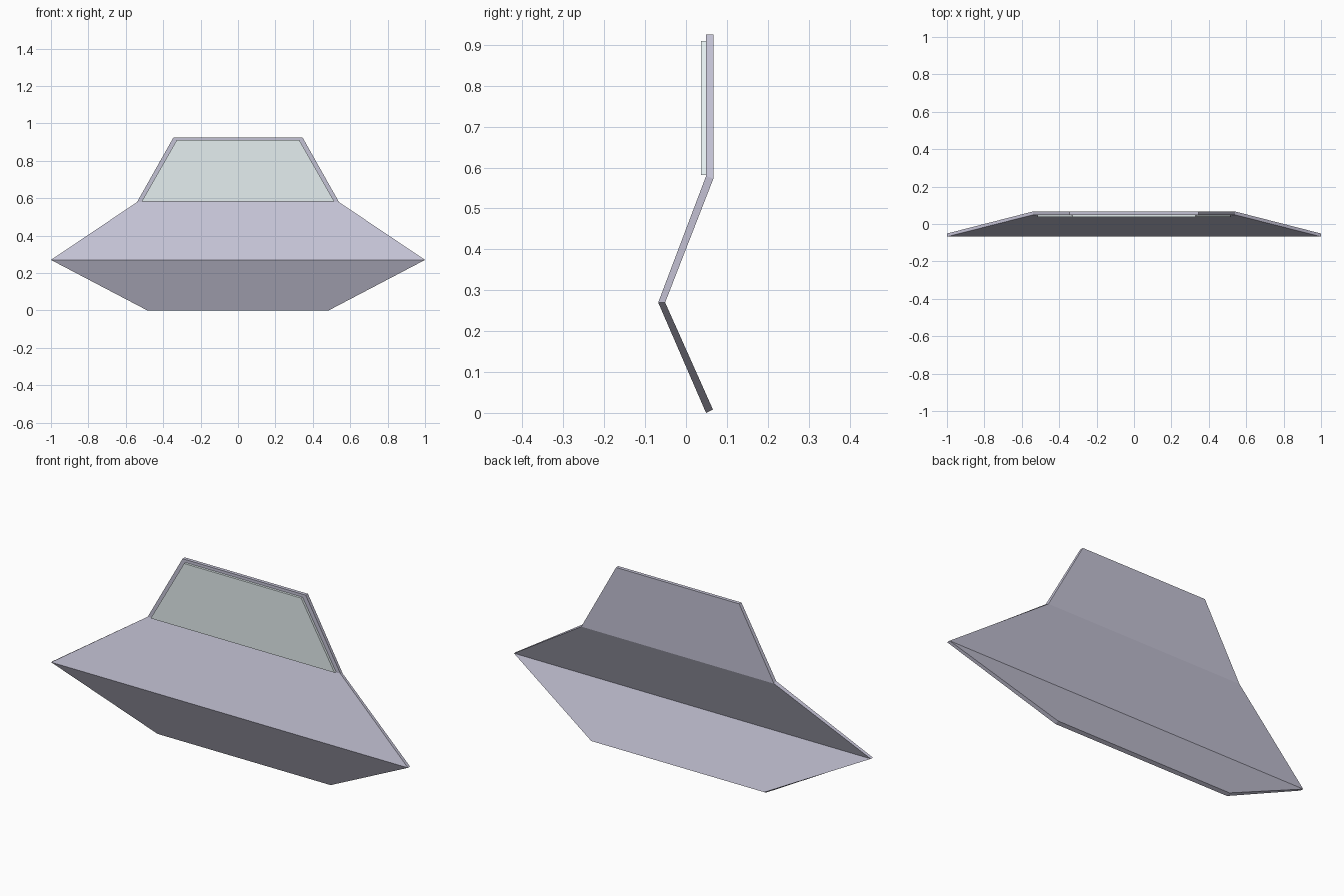
import bpy, bmesh

if "Cube" in bpy.data.objects:
    bpy.data.objects.remove(bpy.data.objects["Cube"])


def material(name, color):
    m = bpy.data.materials.new(name)
    m.diffuse_color = color
    m.use_nodes = True
    m.node_tree.nodes["Principled BSDF"].inputs["Base Color"].default_value = m.diffuse_color
    return m


def folded_sheet(name, rows, mat):
    """Symmetric sheet; each row is (half_width, front (y, z), back (y, z))."""
    bm = bmesh.new()
    rings = []
    for w, (fy, fz), (by, bz) in rows:
        rings.append([bm.verts.new(p) for p in
                      ((-w, fy, fz), (w, fy, fz), (w, by, bz), (-w, by, bz))])
    for a, b in zip(rings, rings[1:]):
        for i in range(4):
            j = (i + 1) % 4
            bm.faces.new((a[i], a[j], b[j], b[i]))
    bm.faces.new(rings[0][::-1])
    bm.faces.new(rings[-1])
    bmesh.ops.recalc_face_normals(bm, faces=bm.faces)
    mesh = bpy.data.meshes.new(name)
    bm.to_mesh(mesh)
    bm.free()
    mesh.materials.append(mat)
    obj = bpy.data.objects.new(name, mesh)
    bpy.context.collection.objects.link(obj)
    return obj


body_mat = material("body_violet_grey", (0.55, 0.54, 0.66, 1))
pane_mat = material("pane_pale_green", (0.78, 0.86, 0.87, 1))

# Folded body panel: lower skirt, sloping shoulder, upright window backing
folded_sheet("body_panel", [
    (0.485, (0.049, 0.0), (0.066, 0.008)),
    (1.0, (-0.068, 0.27), (-0.051, 0.27)),
    (0.54, (0.049, 0.579), (0.067, 0.573)),
    (0.345, (0.049, 0.925), (0.067, 0.925)),
], body_mat)

# Window pane standing proud of the upright panel
folded_sheet("window_pane", [
    (0.515, (0.037, 0.582), (0.049, 0.582)),
    (0.328, (0.037, 0.91), (0.049, 0.91)),
], pane_mat)
